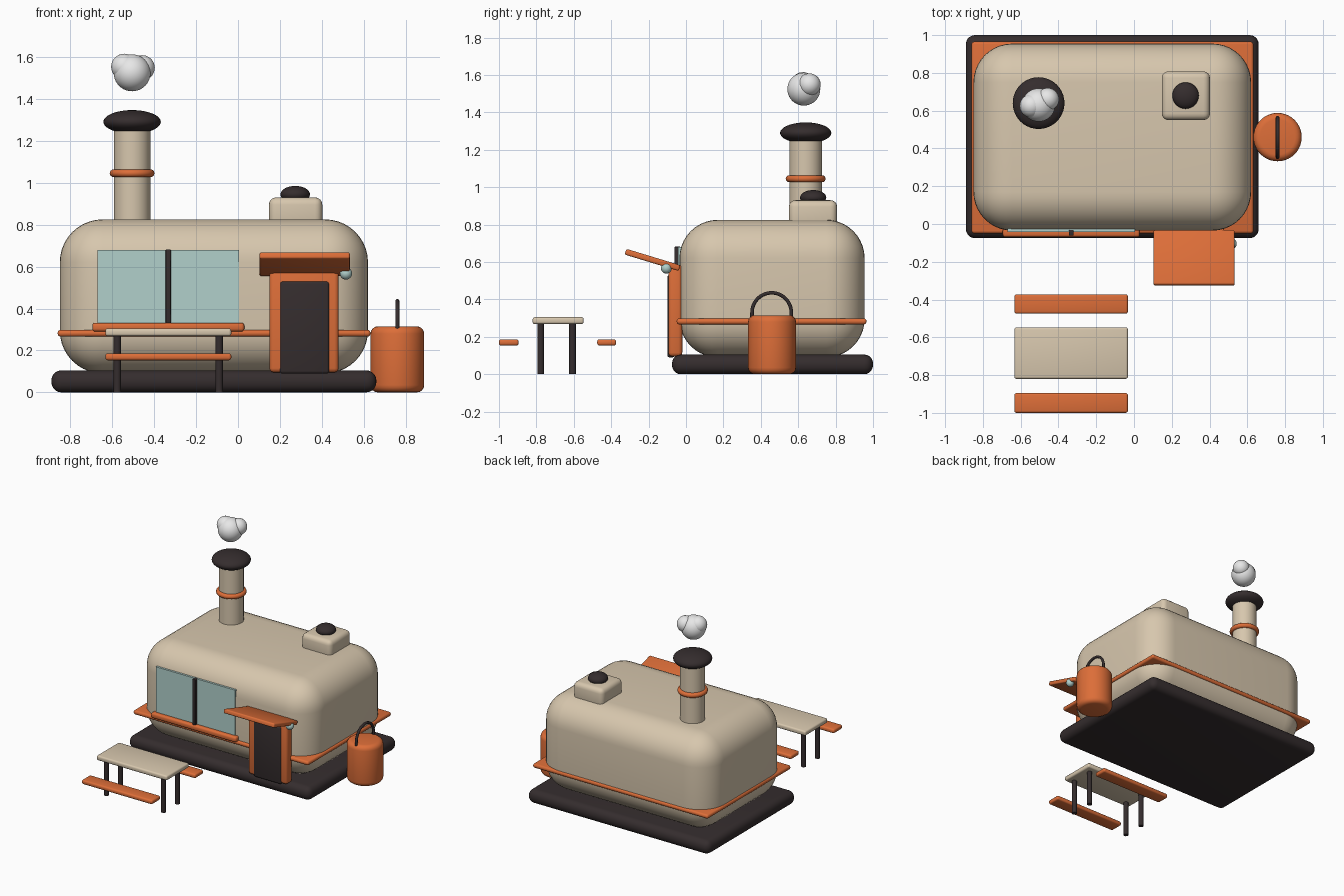
import bpy, bmesh, math
from mathutils import Matrix

if "Cube" in bpy.data.objects:
    bpy.data.objects.remove(bpy.data.objects["Cube"])


def material(name, rgb):
    m = bpy.data.materials.new(name)
    m.diffuse_color = (*rgb, 1)
    m.use_nodes = True
    m.node_tree.nodes["Principled BSDF"].inputs["Base Color"].default_value = m.diffuse_color
    return m


CREAM = material("cream", (0.68, 0.57, 0.42))
ORANGE = material("orange", (0.72, 0.155, 0.04))
DARK = material("charcoal", (0.035, 0.026, 0.027))
GLASS = material("pale_glass", (0.44, 0.63, 0.60))
SMOKE = material("smoke_white", (0.80, 0.80, 0.80))


def finish(name, bm, mat, angle=40):
    me = bpy.data.meshes.new(name)
    bm.to_mesh(me)
    bm.free()
    ob = bpy.data.objects.new(name, me)
    bpy.context.collection.objects.link(ob)
    me.materials.append(mat)
    bpy.ops.object.select_all(action='DESELECT')
    ob.select_set(True)
    bpy.context.view_layer.objects.active = ob
    bpy.ops.object.shade_smooth_by_angle(angle=math.radians(angle))
    return ob


def box(name, x, y, z, mat, r=0.01, seg=3):
    """Rounded box from (min, max) ranges."""
    bm = bmesh.new()
    size = [b - a for a, b in (x, y, z)]
    mid = [(a + b) / 2 for a, b in (x, y, z)]
    bmesh.ops.create_cube(bm, size=1, matrix=Matrix.Diagonal((*size, 1)))
    if r:
        bmesh.ops.bevel(bm, geom=bm.edges[:], offset=r, segments=seg,
                        profile=0.5, affect='EDGES')
    ob = finish(name, bm, mat)
    ob.location = mid
    return ob


def cylinder(name, x, y, z, radius, mat, r=0.0, n=40):
    bm = bmesh.new()
    bmesh.ops.create_cone(bm, cap_ends=True, segments=n, radius1=radius,
                          radius2=radius, depth=z[1] - z[0])
    if r:
        rims = [e for e in bm.edges if abs(e.verts[0].co.z - e.verts[1].co.z) < 1e-5]
        bmesh.ops.bevel(bm, geom=rims, offset=r, segments=4, profile=0.5, affect='EDGES')
    ob = finish(name, bm, mat)
    ob.location = (x, y, (z[0] + z[1]) / 2)
    return ob


def ball(name, loc, radius, mat, squash=1.0):
    bm = bmesh.new()
    bmesh.ops.create_uvsphere(bm, u_segments=40, v_segments=20, radius=radius,
                              matrix=Matrix.Diagonal((1, 1, squash, 1)))
    ob = finish(name, bm, mat, 60)
    ob.location = loc
    return ob


def tube(name, pts, radius, mat, cyclic=False):
    """Round tube along a path."""
    cu = bpy.data.curves.new(name, 'CURVE')
    cu.dimensions = '3D'
    cu.bevel_depth, cu.bevel_resolution, cu.use_fill_caps = radius, 3, True
    sp = cu.splines.new('POLY')
    sp.points.add(len(pts) - 1)
    for p, co in zip(sp.points, pts):
        p.co = (*co, 1)
    sp.use_cyclic_u = cyclic
    sp.use_smooth = True
    ob = bpy.data.objects.new(name, cu)
    bpy.context.collection.objects.link(ob)
    cu.materials.append(mat)
    return ob


# Base slab, rounded shell, belt
box("base_slab", (-0.89, 0.66), (-0.075, 1.0), (0, 0.105), DARK, 0.048, 5)
box("body_shell", (-0.85, 0.62), (-0.035, 0.955), (0.09, 0.825), CREAM, 0.205, 10)
box("belt_trim", (-0.86, 0.632), (-0.05, 0.965), (0.266, 0.298), ORANGE, 0.014)

# Front window
box("window_glass", (-0.67, 0.005), (-0.042, 0.03), (0.325, 0.68), GLASS, 0)
box("window_mullion", (-0.345, -0.32), (-0.062, -0.03), (0.32, 0.682), DARK, 0.005)
box("window_sill", (-0.695, 0.03), (-0.07, -0.02), (0.29, 0.332), ORANGE, 0.014)

# Door, awning, lamp
box("door_frame", (0.15, 0.48), (-0.094, -0.02), (0.095, 0.585), ORANGE, 0.02)
box("door_panel", (0.2, 0.435), (-0.1, -0.06), (0.09, 0.53), DARK, 0.012)
awning = box("door_awning", (0.103, 0.533), (-0.33, -0.028), (0.595, 0.627), ORANGE, 0.009)
awning.rotation_euler.x = math.radians(-16.9)
ball("door_lamp", (0.515, -0.105, 0.567), 0.029, GLASS)

# Chimney with ring, cap and smoke
cx, cy = -0.505, 0.64
cylinder("chimney_pipe", cx, cy, (0.78, 1.28), 0.087, CREAM)
ring = [(cx + 0.088 * math.cos(a), cy + 0.088 * math.sin(a), 1.045)
        for a in (i * math.tau / 48 for i in range(48))]
tube("chimney_ring", ring, 0.019, ORANGE, True)
ball("chimney_cap", (cx, cy, 1.29), 0.137, DARK, 0.41)
for i, (x, y, z, r) in enumerate([(-0.505, 0.63, 1.524, 0.088),
                                  (-0.543, 0.625, 1.553, 0.062),
                                  (-0.457, 0.66, 1.548, 0.06)]):
    ball(f"smoke_puff_{i + 1}", (x, y, z), r, SMOKE)

# Roof vent
box("vent_box", (0.147, 0.402), (0.55, 0.808), (0.78, 0.93), CREAM, 0.035, 4)
ball("vent_cap", (0.273, 0.68, 0.944), 0.07, DARK, 0.58)

# Barrel with arched handle
cylinder("barrel", 0.76, 0.46, (0, 0.315), 0.128, ORANGE, 0.035)
arch = [(0.76, 0.458 + 0.105 * math.cos(a), 0.33 + 0.105 * math.sin(a))
        for a in (math.pi * i / 24 for i in range(25))]
tube("barrel_handle", [(0.76, 0.563, 0.29)] + arch + [(0.76, 0.353, 0.29)], 0.01, DARK)

# Picnic table and benches
box("table_top", (-0.633, -0.032), (-0.82, -0.547), (0.268, 0.305), CREAM, 0.012)
for i, x in enumerate((-0.576, -0.09)):
    for j, y in enumerate((-0.777, -0.607)):
        cylinder(f"table_leg_{i}{j}", x, y, (0, 0.275), 0.018, DARK, n=20)
for side, y in (("front", (-1.0, -0.895)), ("back", (-0.475, -0.373))):
    box(f"{side}_bench", (-0.633, -0.032), y, (0.153, 0.186), ORANGE, 0.012)
